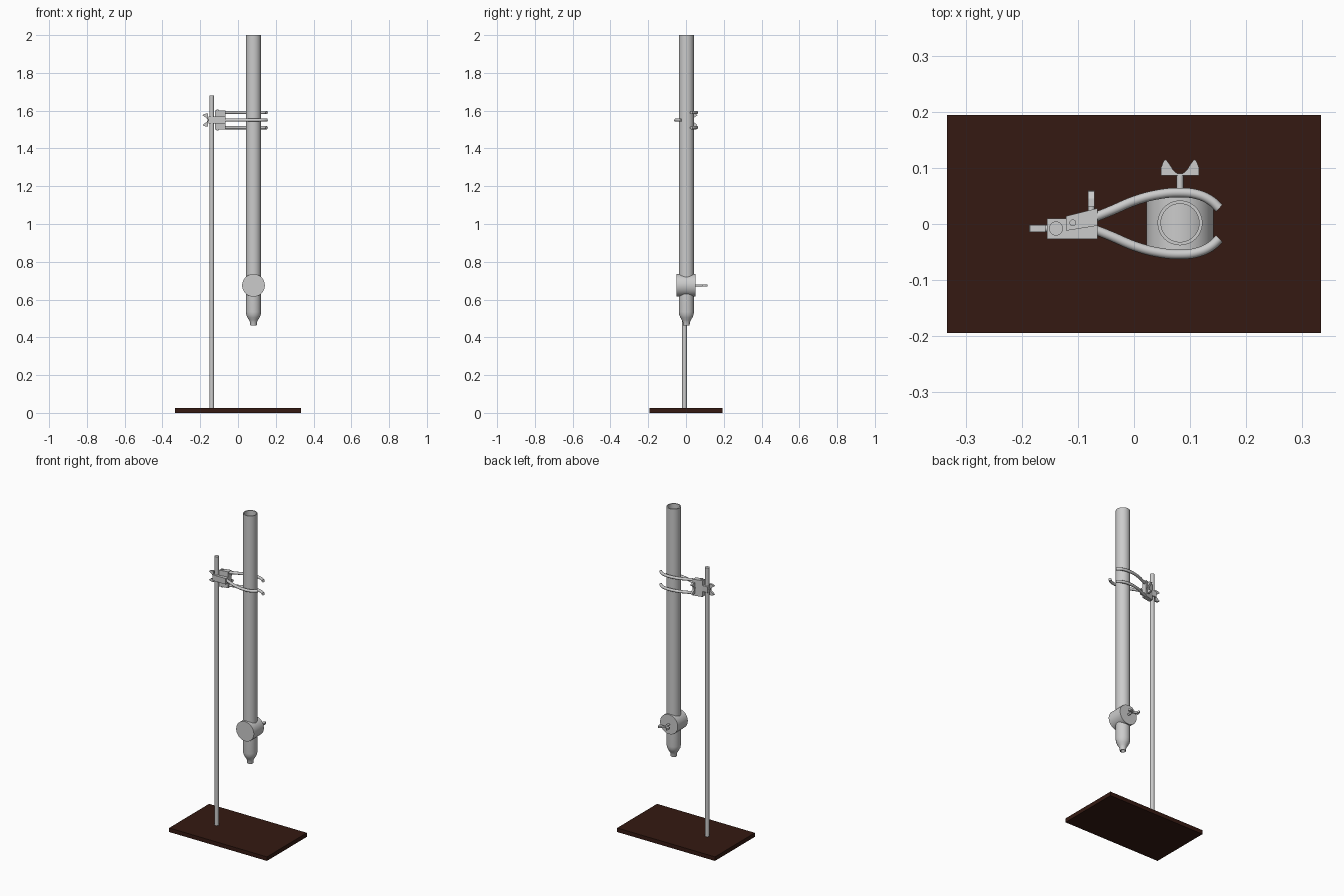
import bpy, bmesh, math
from mathutils import Vector

if "Cube" in bpy.data.objects:
    bpy.data.objects.remove(bpy.data.objects["Cube"])

TX, TY = 0.082, 0.002      # burette axis
RX, RY = -0.139, -0.008    # rod axis
CZ = 1.55                  # clamp height


def finish(name, bm, smooth=True):
    bmesh.ops.recalc_face_normals(bm, faces=bm.faces)
    me = bpy.data.meshes.new(name)
    bm.to_mesh(me)
    bm.free()
    ob = bpy.data.objects.new(name, me)
    bpy.context.collection.objects.link(ob)
    bpy.ops.object.select_all(action='DESELECT')
    bpy.context.view_layer.objects.active = ob
    ob.select_set(True)
    if smooth:
        bpy.ops.object.shade_smooth_by_angle(angle=math.radians(35))
    return ob


def prism(name, pts, depth):
    """Extrude a planar outline along a vector."""
    bm = bmesh.new()
    face = bm.faces.new([bm.verts.new(p) for p in pts])
    ext = bmesh.ops.extrude_face_region(bm, geom=[face])
    verts = [g for g in ext['geom'] if isinstance(g, bmesh.types.BMVert)]
    bmesh.ops.translate(bm, verts=verts, vec=depth)
    return finish(name, bm, False)


def rod(name, a, b, r, seg=32):
    a, b = Vector(a), Vector(b)
    bm = bmesh.new()
    bmesh.ops.create_cone(bm, cap_ends=True, segments=seg, radius1=r, radius2=r, depth=(b - a).length)
    q = (b - a).to_track_quat('Z', 'Y')
    for v in bm.verts:
        v.co = q @ v.co + (a + b) / 2
    return finish(name, bm)


def lathe(name, profile, x, y, seg=48):
    """Revolve a closed (radius, z) profile."""
    bm = bmesh.new()
    rings = []
    for r, z in profile:
        rings.append([bm.verts.new((x + r * math.cos(2 * math.pi * i / seg),
                                    y + r * math.sin(2 * math.pi * i / seg), z)) for i in range(seg)])
    for k in range(len(rings)):
        p, q = rings[k], rings[(k + 1) % len(rings)]
        for i in range(seg):
            j = (i + 1) % seg
            bm.faces.new((p[i], p[j], q[j], q[i]))
    return finish(name, bm)


def wing_screw(name, origin, out, across, stem):
    """Threaded stem from origin along 'out', ending in a butterfly head."""
    o, out, across = Vector(origin), Vector(out), Vector(across)
    n = out.cross(across)
    base = o + out * stem
    half = [(0.005, 0.004), (0.012, 0.010), (0.019, 0.021), (0.025, 0.029),
            (0.029, 0.027), (0.034, 0.014), (0.034, 0.0)]
    outline = [(-u, v) for u, v in reversed(half)] + half
    prism(name + "_wings", [base + across * u + out * v - n * 0.006 for u, v in outline], n * 0.012)
    rod(name + "_stem", o, base + out * 0.003, 0.006, 20)


# Base board
board = prism("base_board", [(-0.333, -0.194, 0), (0.333, -0.194, 0), (0.333, 0.194, 0),
                             (-0.333, 0.194, 0)], (0, 0, 0.025))
mat = bpy.data.materials.new("dark_wood")
mat.diffuse_color = (0.035, 0.01, 0.006, 1)
mat.use_nodes = True
mat.node_tree.nodes["Principled BSDF"].inputs["Base Color"].default_value = mat.diffuse_color
board.data.materials.append(mat)

# Upright rod
rod("upright_rod", (RX, RY, 0.02), (RX, RY, 1.68), 0.0125)

# Burette: open upper tube, tapered lower tip
lathe("burette_tube", [(0.04, 0.68), (0.04, 2.0), (0.034, 2.0), (0.034, 0.68)], TX, TY)
lathe("burette_tip", [(0.04, 0.68), (0.04, 0.535), (0.038, 0.518), (0.032, 0.505), (0.024, 0.492),
                      (0.019, 0.482), (0.017, 0.463), (0.012, 0.463), (0.013, 0.482),
                      (0.027, 0.505), (0.034, 0.535), (0.034, 0.68)], TX, TY)

# Stopcock barrel and handle
rod("stopcock_barrel", (TX, -0.049, 0.675), (TX, 0.049, 0.675), 0.06, 48)
wing_screw("stopcock_handle", (TX, 0.045, 0.675), (0, 1, 0), (1, 0, 0), 0.041)

# Clamp bodies: boss on the rod, tall jaw block, hinge pin
prism("clamp_boss", [(-0.155, -0.027, CZ - 0.018), (-0.065, -0.027, CZ - 0.018),
                     (-0.065, 0.010, CZ - 0.018), (-0.155, 0.010, CZ - 0.018)], (0, 0, 0.036))
prism("clamp_jaw_block", [(-0.121, -0.012, CZ - 0.05), (-0.065, -0.003, CZ - 0.05),
                          (-0.065, 0.028, CZ - 0.05), (-0.121, 0.014, CZ - 0.05)], (0, 0, 0.10))
rod("clamp_hinge_pin", (-0.109, 0.002, CZ - 0.056), (-0.109, 0.002, CZ + 0.056), 0.006, 20)

# Clamp screws
wing_screw("rod_screw", (-0.15, RY, CZ), (-1, 0, 0), (0, 0, 1), 0.008)
wing_screw("jaw_screw", (-0.076, 0.015, CZ), (0, 1, 0), (0, 0, 1), 0.016)

# Curved prongs: two behind, one in front
path = [(-0.075, 0.009), (-0.04, 0.023), (0.0, 0.040), (0.04, 0.051), (0.082, 0.055),
        (0.115, 0.051), (0.138, 0.040), (0.152, 0.027)]
for name, side, z in (("back_upper_prong", 1, CZ + 0.04), ("back_lower_prong", 1, CZ - 0.04),
                      ("front_prong", -1, CZ)):
    cu = bpy.data.curves.new(name, 'CURVE')
    cu.dimensions = '3D'
    cu.bevel_depth = 0.0085
    cu.bevel_resolution = 4
    cu.resolution_u = 6
    cu.use_fill_caps = True
    sp = cu.splines.new('BEZIER')
    sp.bezier_points.add(len(path) - 1)
    for bp, (x, y) in zip(sp.bezier_points, path):
        bp.co = (x, side * y + 0.001, z)
        bp.handle_left_type = bp.handle_right_type = 'AUTO'
    ob = bpy.data.objects.new(name, cu)
    bpy.context.collection.objects.link(ob)
    bpy.ops.object.select_all(action='DESELECT')
    bpy.context.view_layer.objects.active = ob
    ob.select_set(True)
    bpy.ops.object.convert(target='MESH')
    bpy.ops.object.shade_smooth_by_angle(angle=math.radians(35))
